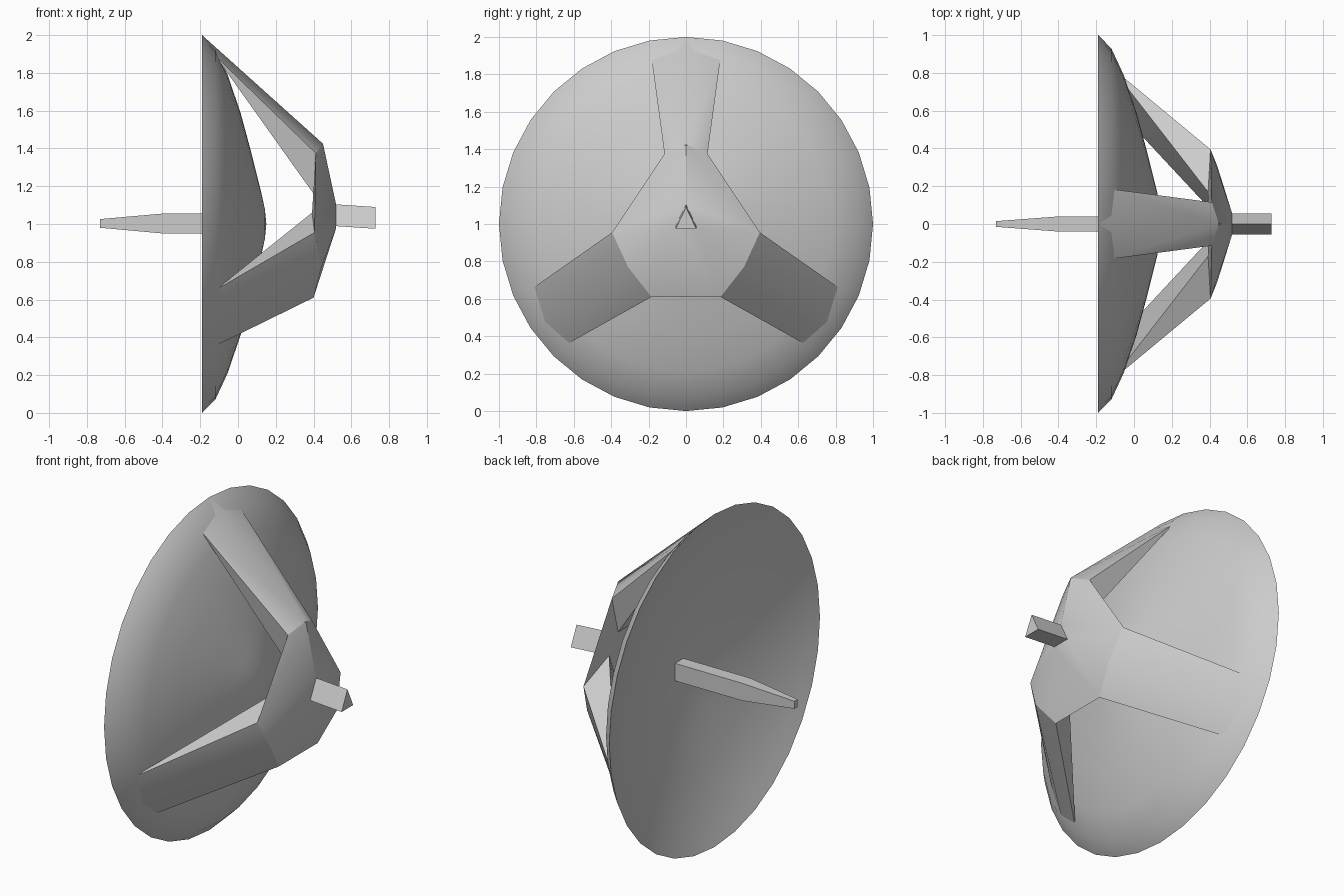
import bpy, bmesh, math

if "Cube" in bpy.data.objects:
    bpy.data.objects.remove(bpy.data.objects["Cube"])


def finish(name, bm):
    bmesh.ops.recalc_face_normals(bm, faces=bm.faces)
    me = bpy.data.meshes.new(name)
    bm.to_mesh(me)
    bm.free()
    ob = bpy.data.objects.new(name, me)
    bpy.context.collection.objects.link(ob)
    bpy.ops.object.select_all(action='DESELECT')
    ob.select_set(True)
    bpy.context.view_layer.objects.active = ob
    bpy.ops.object.shade_smooth_by_angle(angle=math.radians(30))
    return ob


def hull(name, pts):
    """Convex solid through points; z is measured from the dish axis at height 1."""
    bm = bmesh.new()
    for x, y, z in pts:
        bm.verts.new((x, y, z + 1))
    res = bmesh.ops.convex_hull(bm, input=bm.verts)
    junk = {g for g in res['geom_interior'] + res['geom_unused']
            if isinstance(g, bmesh.types.BMVert)}
    bmesh.ops.delete(bm, geom=list(junk), context='VERTS')
    bmesh.ops.dissolve_limit(bm, angle_limit=0.02, verts=bm.verts, edges=bm.edges)
    return finish(name, bm)


def lathe(name, profile, n=32):
    """Revolve (x, radius) points about the horizontal dish axis."""
    bm = bmesh.new()
    rings = []
    for x, r in profile:
        if r == 0:
            rings.append([bm.verts.new((x, 0, 1))] * n)
        else:
            rings.append([bm.verts.new((x, r * math.sin(2 * math.pi * i / n),
                                        1 + r * math.cos(2 * math.pi * i / n)))
                          for i in range(n)])
    for a, b in zip(rings, rings[1:]):
        for i in range(n):
            j = (i + 1) % n
            bm.faces.new(list(dict.fromkeys((a[i], a[j], b[j], b[i]))))
    return finish(name, bm)


def mirror(p):
    return (p[0], -p[1], p[2])


# Dish shell: outer skin to the rim, then the hollow face
lathe("dish", [(.15, 0), (.142, .08), (.12, .18), (.07, .38), (.013, .59),
               (-.055, .79), (-.12, .93), (-.19, 1),
               (-.16, .93), (-.105, .79), (-.05, .59), (0, .38), (.035, .18), (.05, 0)])

# Key corners of the rear hub, right half (+y)
top = (.45, 0, .425)
low = (.44, .31, -.23)
A, B, C = (.412, .115, .375), (.405, .395, -.045), (.40, .185, -.39)
Ai, Bi, Ci = (.40, .075, .16), (.392, .17, .06), (.392, .09, -.15)
peak, peak_low = (.52, 0, .10), (.52, .055, -.02)

# Hub
half = [low, A, B, C, Ai, Bi, Ci, peak_low]
hull("rear_hub", half + [mirror(p) for p in half] + [top, peak])

# Three struts from the hub to the dish back
D = (-.12, .185, .89)
hull("top_strut", [top, A, mirror(A), Ai, mirror(Ai), D, mirror(D), (-.187, 0, .997)])
lower = [low, B, C, Bi, Ci, (-.12, .83, -.35), (-.12, .64, -.645), (-.17, .80, -.55)]
hull("left_lower_strut", lower)
hull("right_lower_strut", [mirror(p) for p in lower])

# Triangular rear stub
hull("rear_stub", [(x, y, z + dz) for x, dz in ((.50, 0), (.727, -.015))
                   for y, z in ((0, .105), (.055, -.01), (-.055, -.01))])


# Square tapering feed spike
def section(x, hy, z0, z1):
    return [(x, y, z) for y in (-hy, hy) for z in (z0, z1)]


hull("feed_spike", section(.08, .04, -.05, .055) + section(-.40, .04, -.05, .055)
     + section(-.73, .015, -.02, .026))
